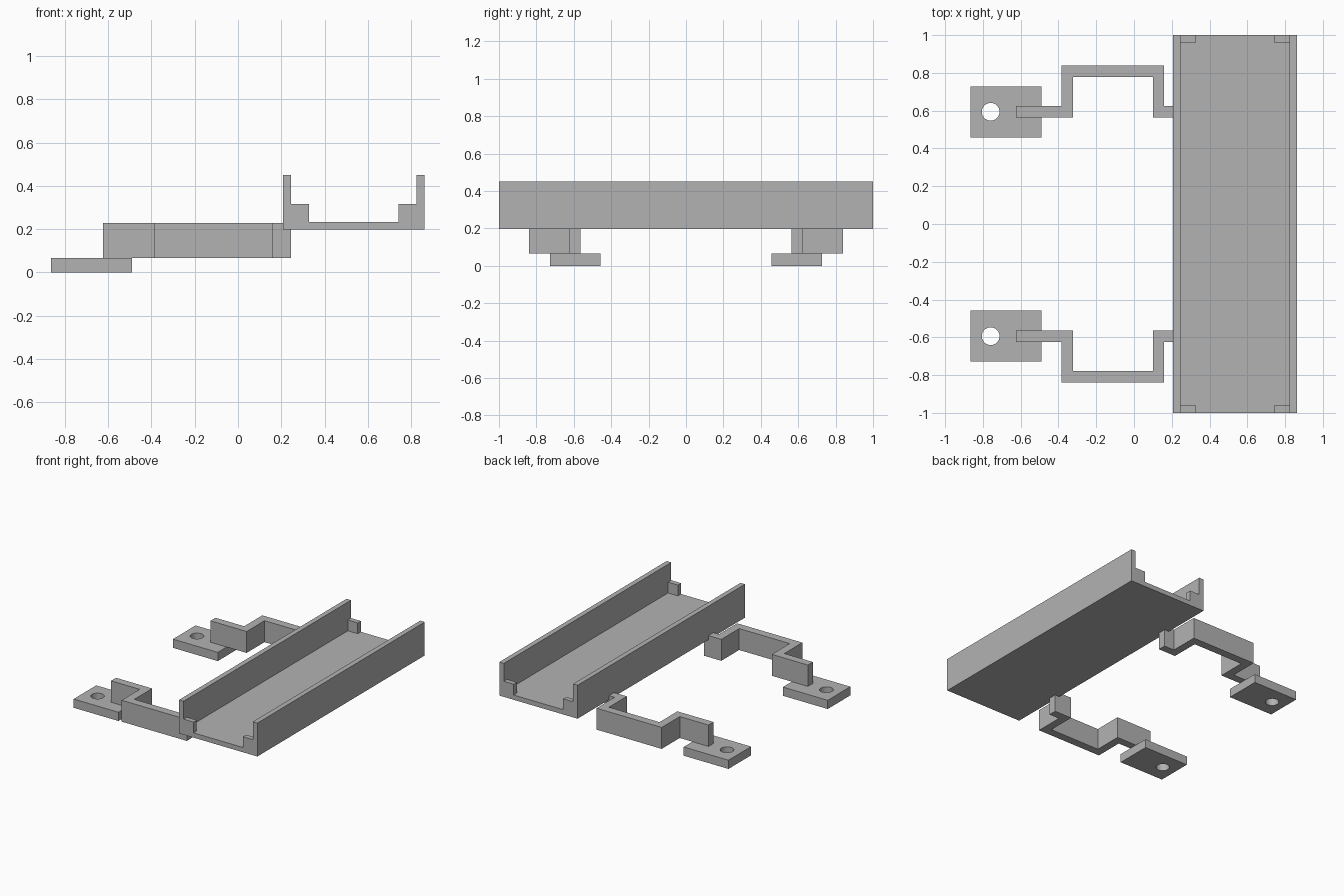
import bpy, bmesh
from math import cos, sin, tau
from mathutils import Vector

cube = bpy.data.objects.get("Cube")
if cube:
    bpy.data.objects.remove(cube, do_unlink=True)

grey = bpy.data.materials.new("mid grey")
grey.use_nodes = True
GREY = (0.45, 0.45, 0.45, 1)
grey.diffuse_color = GREY
grey.node_tree.nodes["Principled BSDF"].inputs["Base Color"].default_value = GREY


def prism(name, loops, place, depth):
    """Fill closed 2D loops (later loops are holes) and extrude along depth."""
    bm = bmesh.new()
    edges = []
    for loop in loops:
        vs = [bm.verts.new(place(u, v)) for u, v in loop]
        edges += [bm.edges.new((a, b)) for a, b in zip(vs, vs[1:] + vs[:1])]
    if len(loops) == 1:
        bm.faces.new(vs)
    else:
        bmesh.ops.triangle_fill(bm, edges=edges, use_beauty=True)
    grown = bmesh.ops.extrude_face_region(bm, geom=bm.faces[:], use_keep_orig=True)
    moved = [g for g in grown["geom"] if isinstance(g, bmesh.types.BMVert)]
    bmesh.ops.translate(bm, verts=moved, vec=Vector(depth))
    bmesh.ops.recalc_face_normals(bm, faces=bm.faces[:])
    mesh = bpy.data.meshes.new(name)
    bm.to_mesh(mesh)
    bm.free()
    mesh.materials.append(grey)
    ob = bpy.data.objects.new(name, mesh)
    bpy.context.collection.objects.link(ob)
    return ob


def rect(x0, x1, y0, y1):
    return [(x0, y0), (x1, y0), (x1, y1), (x0, y1)]


# Open-ended tray: U-shaped section run along y
LEFT, RIGHT, WALL = 0.207, 0.862, 0.038
BASE, FLOOR, RIM = 0.197, 0.233, 0.45
section = [(LEFT, BASE), (RIGHT, BASE), (RIGHT, RIM), (RIGHT - WALL, RIM),
           (RIGHT - WALL, FLOOR), (LEFT + WALL, FLOOR), (LEFT + WALL, RIM), (LEFT, RIM)]
prism("tray", [section], lambda u, v: (u, -1, v), (0, 2, 0))

# Small stop blocks in the tray corners
STOP = 0.083
for end, y in (("front", -1), ("back", 1 - WALL)):
    for side, x in (("right", LEFT + WALL), ("left", RIGHT - WALL - STOP)):
        prism(f"{end}_{side}_stop", [rect(x, x + STOP, FLOOR, 0.315)],
              lambda u, v: (u, y, v), (0, WALL, 0))

# Cranked arms and drilled mounting plates, mirrored front to back
PLATE_TOP = 0.066
IN, OUT, CRANK_IN, CRANK = 0.564, 0.624, 0.778, 0.84
arm = [(-0.625, IN), (-0.323, IN), (-0.323, CRANK_IN), (0.1, CRANK_IN), (0.1, IN),
       (0.245, IN), (0.245, OUT), (0.16, OUT), (0.16, CRANK), (-0.385, CRANK),
       (-0.385, OUT), (-0.625, OUT)]
plate = rect(-0.865, -0.49, 0.458, 0.728)
hole = [(-0.759 + 0.047 * cos(tau * i / 32), 0.594 + 0.047 * sin(tau * i / 32))
        for i in range(32)]
for end, s in (("front", -1), ("back", 1)):
    prism(f"{end}_arm", [arm], lambda u, v: (u, s * v, PLATE_TOP), (0, 0, 0.162))
    ob = prism(f"{end}_mounting_plate", [plate, hole],
               lambda u, v: (u, s * v, 0), (0, 0, PLATE_TOP))
    # Smooth only the bore of the hole
    for f in ob.data.polygons:
        f.use_smooth = abs(f.normal.z) < 0.5 and f.area < 0.002
    for e in ob.data.edges:
        a, b = (ob.data.vertices[i].co for i in e.vertices)
        e.use_edge_sharp = abs(a.z - b.z) < 1e-5
